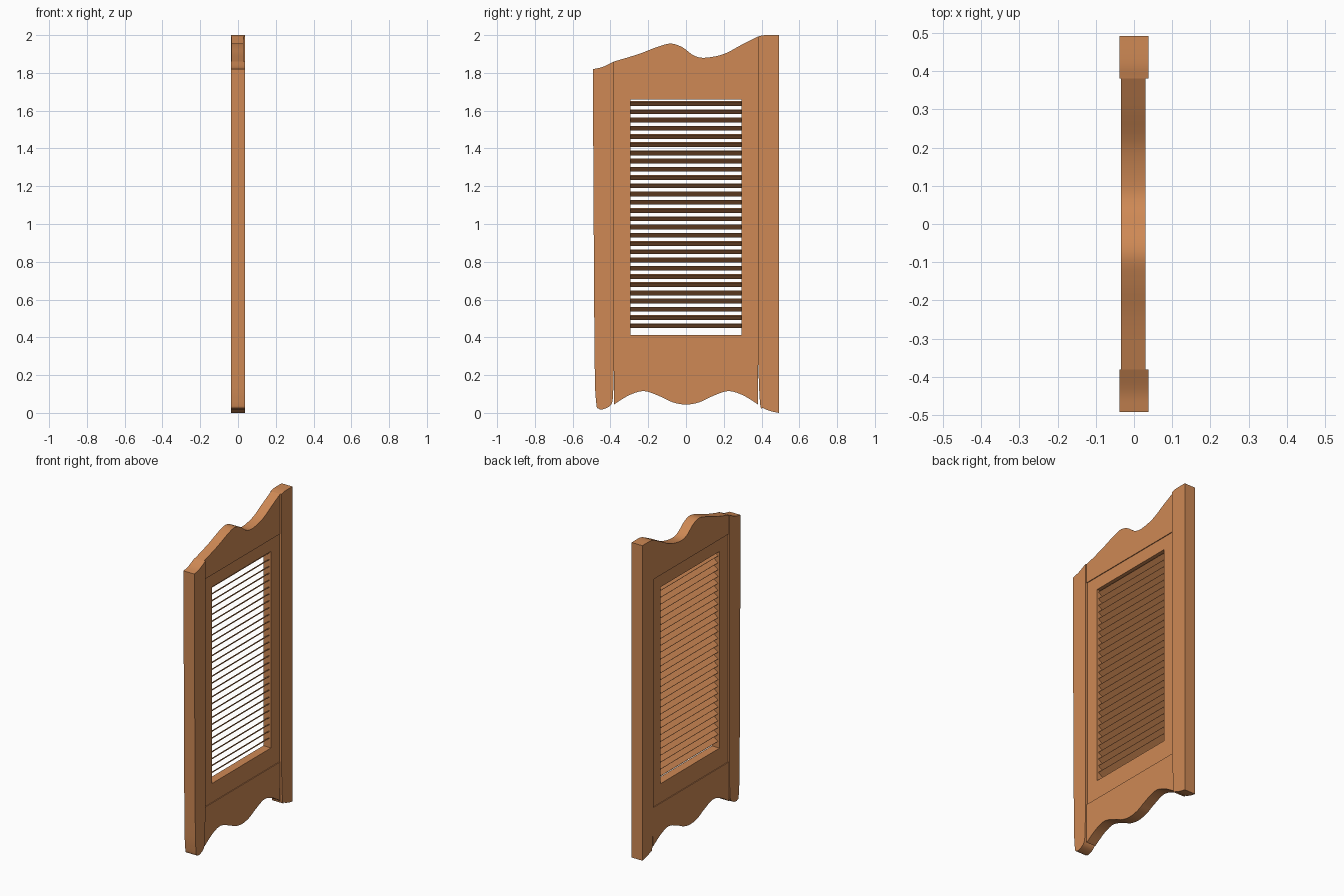
import bpy, bmesh, math
from mathutils import Vector

if "Cube" in bpy.data.objects:
    bpy.data.objects.remove(bpy.data.objects["Cube"])

wood = bpy.data.materials.new("warm_wood")
wood.diffuse_color = (0.62, 0.25, 0.09, 1)
wood.use_nodes = True
wood.node_tree.nodes["Principled BSDF"].inputs["Base Color"].default_value = wood.diffuse_color


def curve(pts, n=5):
    """Smooth Catmull-Rom line through a few points."""
    p = [Vector(q) for q in pts]
    p = [2 * p[0] - p[1]] + p + [2 * p[-1] - p[-2]]
    out = []
    for i in range(1, len(p) - 2):
        a, b, c, d = p[i - 1:i + 3]
        for k in range(n):
            t = k / n
            out.append(0.5 * (2 * b + (c - a) * t + (2 * a - 5 * b + 4 * c - d) * t * t
                              + (3 * b - a - 3 * c + d) * t ** 3))
    return out + [p[-2]]


def board(name, outline, x0, x1):
    """Extrude a y-z outline from x0 to x1."""
    bm = bmesh.new()
    face = bm.faces.new([bm.verts.new((x0, q[0], q[1])) for q in outline])
    ext = bmesh.ops.extrude_face_region(bm, geom=[face])
    verts = [g for g in ext["geom"] if isinstance(g, bmesh.types.BMVert)]
    bmesh.ops.translate(bm, verts=verts, vec=(x1 - x0, 0, 0))
    bmesh.ops.recalc_face_normals(bm, faces=bm.faces)
    for f in bm.faces:
        f.smooth = True
    me = bpy.data.meshes.new(name)
    bm.to_mesh(me)
    bm.free()
    me.set_sharp_from_angle(angle=math.radians(30))
    me.materials.append(wood)
    ob = bpy.data.objects.new(name, me)
    bpy.context.collection.objects.link(ob)
    return ob


def rect(y0, y1, z0, z1):
    return [(y0, z0), (y1, z0), (y1, z1), (y0, z1)]


# Outer stiles with shaped ends
board("short_stile",
      curve([(-0.492, 1.82), (-0.44, 1.832), (-0.381, 1.86)])
      + curve([(-0.381, 0.29), (-0.386, 0.1), (-0.396, 0.045), (-0.43, 0.022),
               (-0.462, 0.022), (-0.476, 0.06), (-0.484, 0.3), (-0.491, 1.4)]),
      -0.038, 0.038)
board("tall_stile",
      curve([(0.381, 1.993), (0.42, 2.0), (0.492, 2.0)])
      + curve([(0.492, 0.0), (0.45, 0.009), (0.41, 0.025), (0.392, 0.05), (0.381, 0.29)]),
      -0.038, 0.038)

# Scrolled top and bottom rails
board("top_rail",
      curve([(-0.381, 1.86), (-0.25, 1.9), (-0.15, 1.938), (-0.08, 1.955), (-0.02, 1.936),
             (0.04, 1.893), (0.1, 1.88), (0.2, 1.9), (0.3, 1.952), (0.381, 1.993)])
      + [(0.381, 1.74), (-0.381, 1.74)], -0.034, 0.03)
wave = [(0.07, 0.056), (0.13, 0.084), (0.22, 0.115), (0.3, 0.094), (0.381, 0.045)]
board("bottom_rail",
      curve([(-y, z) for y, z in reversed(wave)] + [(0, 0.044)] + wave)
      + [(0.381, 0.292), (-0.381, 0.292)], -0.034, 0.03)

# Recessed frame around the louvres
for side, (a, b) in {"left": (-0.381, -0.295), "right": (0.295, 0.381)}.items():
    board("frame_stile_" + side, rect(a, b, 0.292, 1.74), -0.029, 0.025)
board("frame_rail_top", rect(-0.295, 0.295, 1.66, 1.74), -0.029, 0.025)
board("frame_rail_bottom", rect(-0.295, 0.295, 0.292, 0.412), -0.029, 0.025)

# Tilted louvre slats
for i in range(28):
    slat = board("slat_%02d" % i, rect(-0.296, 0.296, -0.0025, 0.0025), -0.0185, 0.0185)
    slat.location = (-0.002, 0, 0.461 + i * 0.0436)
    slat.rotation_euler.y = math.radians(-35)
